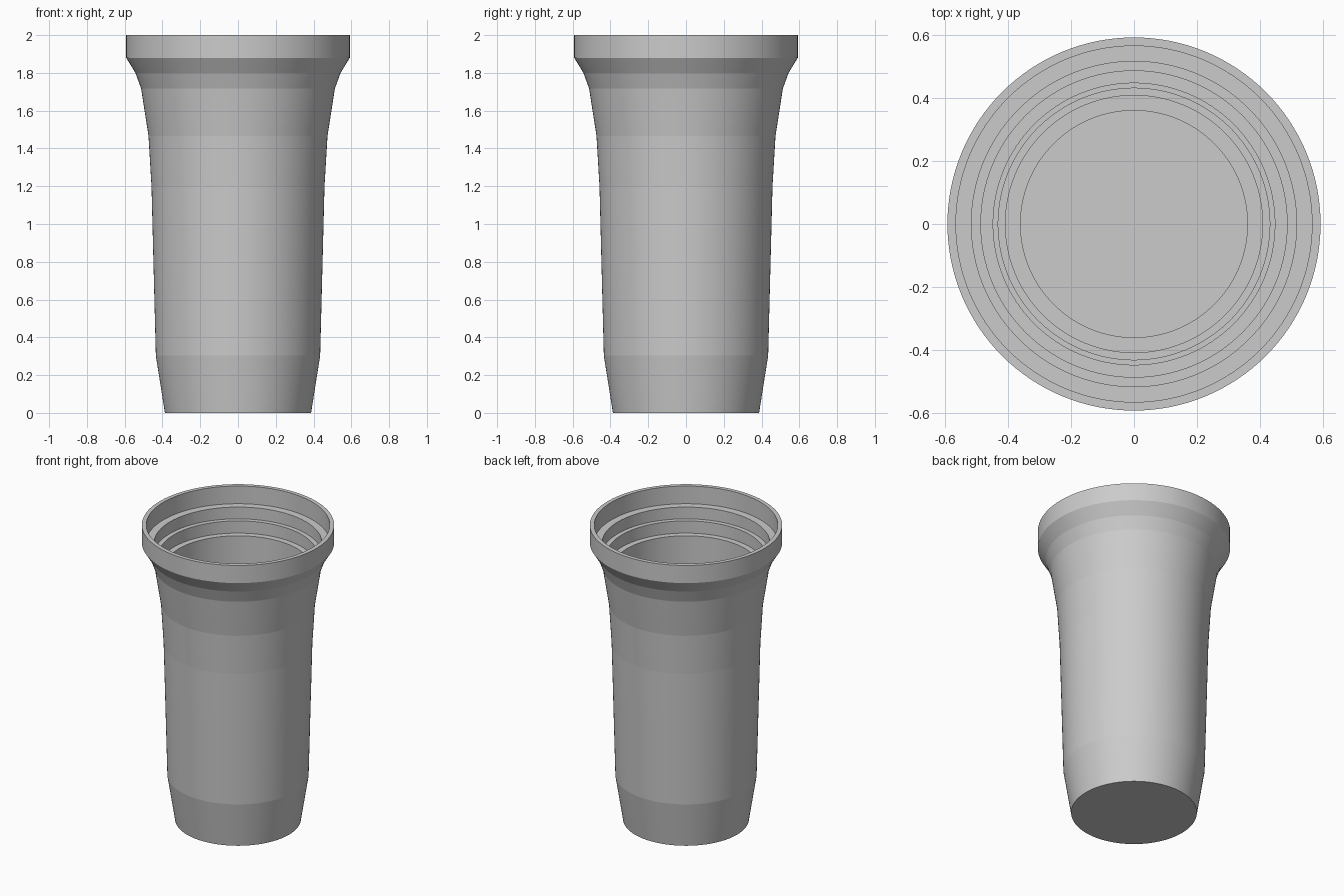
import bpy, bmesh, math

SEGMENTS = 128
WALL = 0.027
FLOOR = 0.01

cube = bpy.data.objects.get("Cube")
if cube:
    bpy.data.objects.remove(cube, do_unlink=True)

grey = bpy.data.materials.new("plain grey")
grey.use_nodes = True
colour = (0.6, 0.6, 0.6, 1)
grey.diffuse_color = colour
grey.node_tree.nodes["Principled BSDF"].inputs["Base Color"].default_value = colour


def lathe(name, profile):
    """Spin a closed (radius, height) profile, with crisp rings between bands."""
    bm = bmesh.new()
    rings = []
    for r, z in profile:
        if r == 0:
            rings.append([bm.verts.new((0, 0, z))] * SEGMENTS)
        else:
            angles = [2 * math.pi * i / SEGMENTS for i in range(SEGMENTS)]
            rings.append([bm.verts.new((r * math.cos(a), r * math.sin(a), z)) for a in angles])
    for low, high in zip(rings, rings[1:]):
        for i in range(SEGMENTS):
            j = (i + 1) % SEGMENTS
            corners = dict.fromkeys((low[i], low[j], high[j], high[i]))
            bm.faces.new(list(corners)).smooth = True
    bmesh.ops.recalc_face_normals(bm, faces=bm.faces[:])
    for edge in bm.edges:
        a, b = edge.verts
        level = abs(a.co.z - b.co.z) < 1e-6
        same_radius = abs(a.co.xy.length - b.co.xy.length) < 1e-4
        edge.smooth = not (level and same_radius)
    mesh = bpy.data.meshes.new(name)
    bm.to_mesh(mesh)
    bm.free()
    mesh.materials.append(grey)
    obj = bpy.data.objects.new(name, mesh)
    bpy.context.collection.objects.link(obj)
    return obj


# Flared outside, from base to rim
outer = [(0.387, 0), (0.435, 0.303), (0.458, 1.2), (0.474, 1.467),
         (0.513, 1.717), (0.543, 1.8), (0.592, 1.88), (0.592, 2)]

# Stepped inside: each band is bored straight at its narrow end's radius
inner = []
for (r, z), (_, top) in zip(outer, outer[1:]):
    inner += [(r - WALL, max(z, FLOOR)), (r - WALL, top)]

# Cup body: base disc, outside, rim, steps and floor
lathe("cup_body", [(0, 0)] + outer + inner[::-1] + [(0, FLOOR)])
